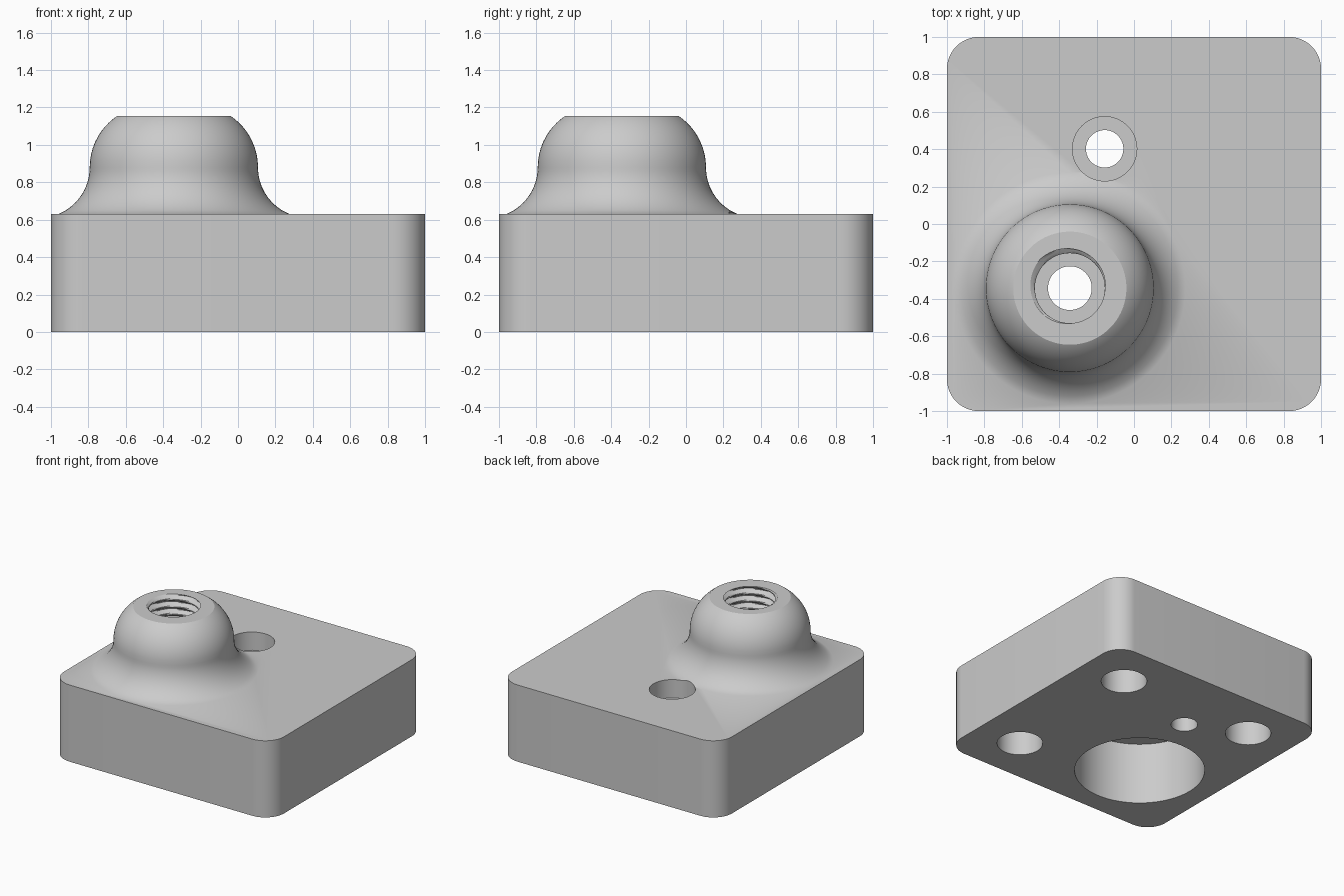
import bpy, bmesh
from math import pi, sin, cos, sqrt

cube = bpy.data.objects.get("Cube")
if cube:
    bpy.data.objects.remove(cube)

TOP, PEAK = 0.63, 1.155      # block top, boss top
CX = CY = -0.343             # boss axis

grey = bpy.data.materials.new("plain grey")
grey.use_nodes = True
grey.diffuse_color = (0.6, 0.6, 0.6, 1)
grey.node_tree.nodes["Principled BSDF"].inputs["Base Color"].default_value = (0.6, 0.6, 0.6, 1)


def make_object(name, bm):
    bmesh.ops.recalc_face_normals(bm, faces=bm.faces)
    mesh = bpy.data.meshes.new(name)
    bm.to_mesh(mesh)
    bm.free()
    mesh.materials.append(grey)
    obj = bpy.data.objects.new(name, mesh)
    bpy.context.collection.objects.link(obj)
    return obj


def lathe(name, profile, x, y, segs=64, groove=None):
    """Closed solid turned around a vertical axis; groove adds to the radius."""
    bm = bmesh.new()
    rings = []
    for r, z in profile:
        ring = []
        for i in range(segs):
            a = 2 * pi * i / segs
            rr = r + (groove(a, z) if groove else 0)
            ring.append(bm.verts.new((x + rr * cos(a), y + rr * sin(a), z)))
        rings.append(ring)
    for low, high in zip(rings, rings[1:]):
        for i in range(segs):
            j = (i + 1) % segs
            bm.faces.new((low[i], low[j], high[j], high[i]))
    bm.faces.new(rings[0])
    bm.faces.new(rings[-1])
    return make_object(name, bm)


def combine(target, tool, operation):
    mod = target.modifiers.new(operation.lower(), 'BOOLEAN')
    mod.operation, mod.solver, mod.object = operation, 'EXACT', tool
    bpy.context.view_layer.objects.active = target
    bpy.ops.object.modifier_apply(modifier=mod.name)
    bpy.data.objects.remove(tool)


def drill(x, y, r, z0, z1):
    combine(body, lathe("drill", [(r, z0), (r, z1)], x, y), 'DIFFERENCE')


# Block with rounded vertical corners
bm = bmesh.new()
R, N = 0.17, 12
outline = []
for k, (sx, sy) in enumerate([(1, 1), (-1, 1), (-1, -1), (1, -1)]):
    for i in range(N + 1):
        a = pi / 2 * (k + i / N)
        outline.append(bm.verts.new((sx * (1 - R) + R * cos(a), sy * (1 - R) + R * sin(a), 0)))
base = bm.faces.new(outline)
up = bmesh.ops.extrude_face_region(bm, geom=[base])
bmesh.ops.translate(bm, vec=(0, 0, TOP), verts=[v for v in up["geom"] if isinstance(v, bmesh.types.BMVert)])
body = make_object("mounting_block", bm)

# Domed boss: flared foot, then rounded shoulder up to a flat top
WAIST, FOOT_R, DOME_R = 0.88, 0.27, 0.33
profile = [(0.62, TOP - 0.05)]
for i in range(13):
    z = TOP + (WAIST - TOP) * i / 12
    profile.append((0.45 + FOOT_R - sqrt(FOOT_R ** 2 - (WAIST - z) ** 2), z))
for i in range(1, 13):
    z = WAIST + (PEAK - WAIST) * sin(pi / 2 * i / 12)
    profile.append((0.45 - DOME_R + sqrt(DOME_R ** 2 - (z - WAIST) ** 2), z))
combine(body, lathe("boss", profile, CX, CY, 96), 'UNION')

# Threaded bore with a helical groove
PITCH = 0.06


def thread(a, z):
    t = (z - PEAK) / PITCH - (a - 0.75 * pi) / (2 * pi)
    return 0.035 * max(0, 1 - abs(t - round(t)) / 0.4)


rows = [(0.187, TOP + PITCH * i / 8) for i in range(76)]
combine(body, lathe("threaded_bore", rows, CX, CY, 48, thread), 'DIFFERENCE')

# Wide pocket under the boss and the narrow passage joining it to the bore
drill(CX, CY, 0.49, -0.1, 0.51)
drill(CX, CY, 0.117, 0.4, 0.72)

# Counterbored screw hole
drill(-0.157, 0.402, 0.1, -0.1, 0.8)
drill(-0.157, 0.402, 0.172, TOP - 0.15, 0.8)

# Blind sockets in three corners of the underside
for x, y in [(0.61, 0.61), (0.61, -0.61), (-0.61, 0.61)]:
    drill(x, y, 0.172, -0.1, 0.45)

# Smooth round surfaces, crisp edges
bpy.ops.object.select_all(action='DESELECT')
body.select_set(True)
bpy.context.view_layer.objects.active = body
bpy.ops.object.shade_smooth_by_angle(angle=pi / 6)
